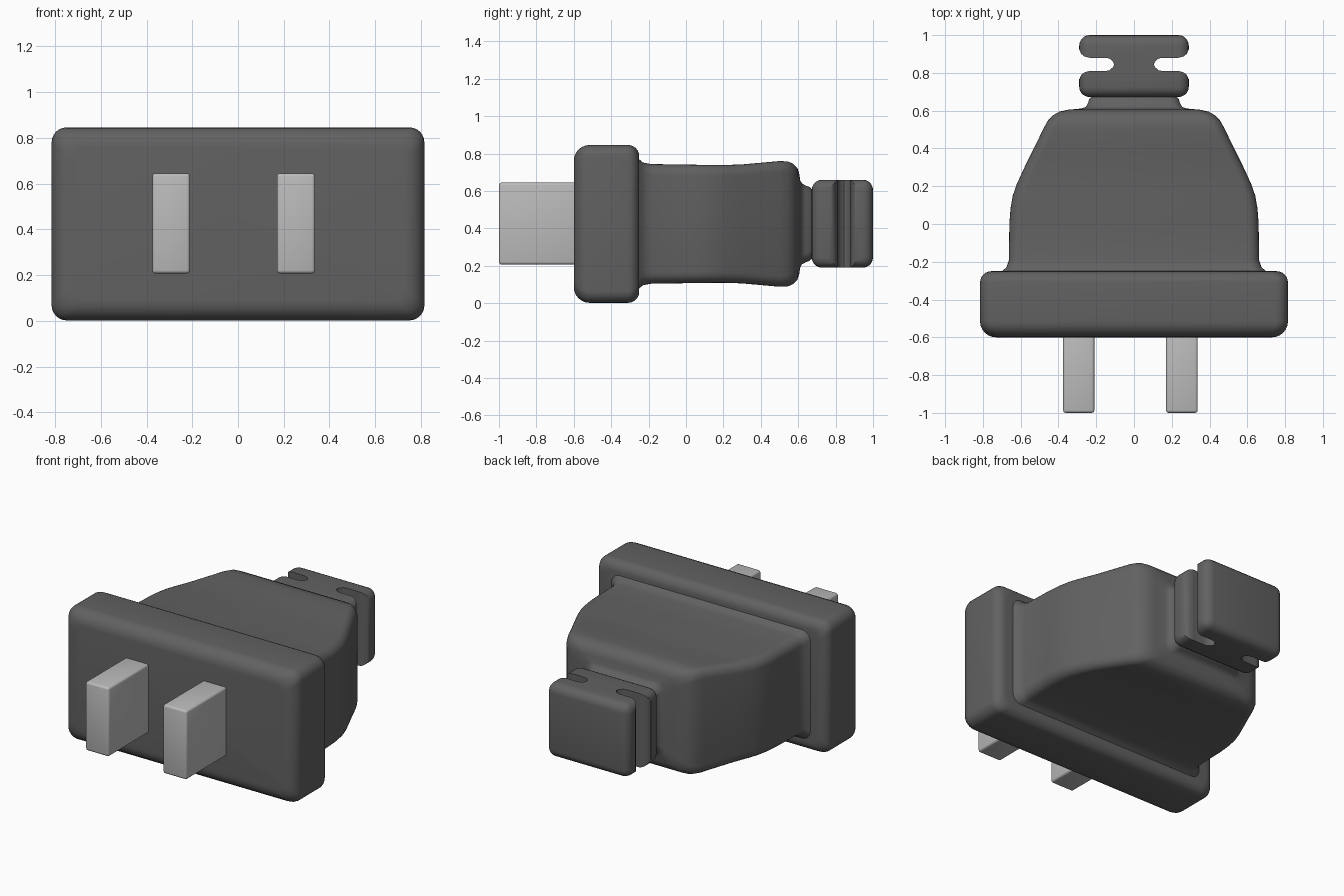
import bpy, bmesh, math

if "Cube" in bpy.data.objects:
    bpy.data.objects.remove(bpy.data.objects["Cube"])

ZC = 0.424


def material(name, v):
    m = bpy.data.materials.new(name)
    m.diffuse_color = (v, v, v, 1)
    m.use_nodes = True
    m.node_tree.nodes["Principled BSDF"].inputs["Base Color"].default_value = m.diffuse_color
    return m


DARK = material("dark_rubber", 0.12)
METAL = material("light_metal", 0.5)


def finish(name, bm, mat, smooth=True):
    bmesh.ops.recalc_face_normals(bm, faces=bm.faces)
    me = bpy.data.meshes.new(name)
    bm.to_mesh(me)
    bm.free()
    ob = bpy.data.objects.new(name, me)
    bpy.context.collection.objects.link(ob)
    me.materials.append(mat)
    if smooth:
        bpy.ops.object.select_all(action='DESELECT')
        bpy.context.view_layer.objects.active = ob
        ob.select_set(True)
        bpy.ops.object.shade_smooth_by_angle(angle=math.radians(40))
    return ob


def rounded_rect(hx, hz, r, n=6):
    pts = []
    for k, (sx, sz) in enumerate([(1, 1), (-1, 1), (-1, -1), (1, -1)]):
        for i in range(n + 1):
            a = math.pi / 2 * (k + i / n)
            pts.append((sx * (hx - r) + r * math.cos(a), sz * (hz - r) + r * math.sin(a)))
    return pts


def loft(name, sections, mat):
    # skins rounded rectangles (y, half width, half height, corner radius)
    bm = bmesh.new()
    rings = [[bm.verts.new((x, y, ZC + z)) for x, z in rounded_rect(hx, hz, r)]
             for y, hx, hz, r in sections]
    n = len(rings[0])
    for a, b in zip(rings, rings[1:]):
        for i in range(n):
            bm.faces.new((a[i], a[(i + 1) % n], b[(i + 1) % n], b[i]))
    bm.faces.new(rings[0])
    bm.faces.new(rings[-1])
    return finish(name, bm, mat)


def box(name, x0, x1, y0, y1, z0, z1, bevel, mat, seg=5):
    bm = bmesh.new()
    bmesh.ops.create_cube(bm, size=1)
    for v in bm.verts:
        v.co = ((x0 + x1) / 2 + v.co.x * (x1 - x0),
                (y0 + y1) / 2 + v.co.y * (y1 - y0),
                (z0 + z1) / 2 + v.co.z * (z1 - z0))
    bmesh.ops.bevel(bm, geom=bm.edges[:], offset=bevel, segments=seg,
                    profile=0.5, affect='EDGES')
    return finish(name, bm, mat)


# Face plate with a softer front rim than back rim
plate = []
for y, r, s, angles in ((-0.6, 0.085, 1, range(0, 7)), (-0.25, 0.06, -1, range(6, -1, -1))):
    for i in angles:
        a = math.pi / 2 * i / 6
        d = r * (1 - math.sin(a))
        plate.append((y + s * r * (1 - math.cos(a)), 0.815 - d, 0.422 - d, 0.065))
loft("face_plate", plate, DARK)

# Tapered grip body flowing into the neck
loft("grip_body", [
    (-0.28, 0.72, 0.36, 0.06), (-0.25, 0.70, 0.345, 0.06), (-0.23, 0.675, 0.328, 0.06),
    (-0.19, 0.662, 0.32, 0.06), (0.0, 0.66, 0.317, 0.06), (0.08, 0.654, 0.316, 0.06),
    (0.15, 0.642, 0.315, 0.06), (0.21, 0.621, 0.315, 0.06), (0.3, 0.58, 0.318, 0.06),
    (0.4, 0.53, 0.327, 0.06), (0.5, 0.482, 0.336, 0.06), (0.545, 0.458, 0.334, 0.06),
    (0.575, 0.43, 0.32, 0.06), (0.595, 0.395, 0.3, 0.06), (0.605, 0.35, 0.27, 0.06),
    (0.611, 0.28, 0.232, 0.05), (0.62, 0.255, 0.216, 0.05), (0.64, 0.243, 0.205, 0.05),
    (0.66, 0.238, 0.198, 0.05), (0.69, 0.21, 0.17, 0.05)], DARK)

# Cord strain relief with a flared slot cut into each side
relief = box("strain_relief", -0.29, 0.29, 0.672, 1.0, 0.19, 0.66, 0.055, DARK)
HALF = [(0.105, 0.0), (0.112, 0.015), (0.13, 0.031), (0.15, 0.035), (0.235, 0.035),
        (0.262, 0.042), (0.28, 0.056), (0.289, 0.078), (0.32, 0.082)]
for side, tag in ((-1, "left"), (1, "right")):
    outline = HALF + [(x, -y) for x, y in reversed(HALF[1:])]
    bm = bmesh.new()
    f = bm.faces.new([bm.verts.new((side * x, 0.845 + y, 0.1)) for x, y in outline])
    ext = bmesh.ops.extrude_face_region(bm, geom=[f])
    for v in ext["geom"]:
        if isinstance(v, bmesh.types.BMVert):
            v.co.z = 0.75
    cutter = finish(tag + "_slot_cutter", bm, DARK)
    cutter.hide_render = True
    cutter.display_type = 'WIRE'
    mod = relief.modifiers.new(tag + "_slot", 'BOOLEAN')
    mod.operation = 'DIFFERENCE'
    mod.solver = 'EXACT'
    mod.object = cutter

# Apply the cuts and remove the cutters
bpy.context.view_layer.update()
dg = bpy.context.evaluated_depsgraph_get()
cut_mesh = bpy.data.meshes.new_from_object(relief.evaluated_get(dg))
relief.modifiers.clear()
relief.data = cut_mesh
for tag in ("left", "right"):
    bpy.data.objects.remove(bpy.data.objects[tag + "_slot_cutter"])
bpy.ops.object.select_all(action='DESELECT')
bpy.context.view_layer.objects.active = relief
relief.select_set(True)
bpy.ops.object.shade_smooth_by_angle(angle=math.radians(40))

# Contact blades
for name, x0, x1 in (("left_prong", -0.375, -0.21), ("right_prong", 0.17, 0.337)):
    box(name, x0, x1, -1.0, -0.56, 0.207, 0.645, 0.014, METAL, 3)
